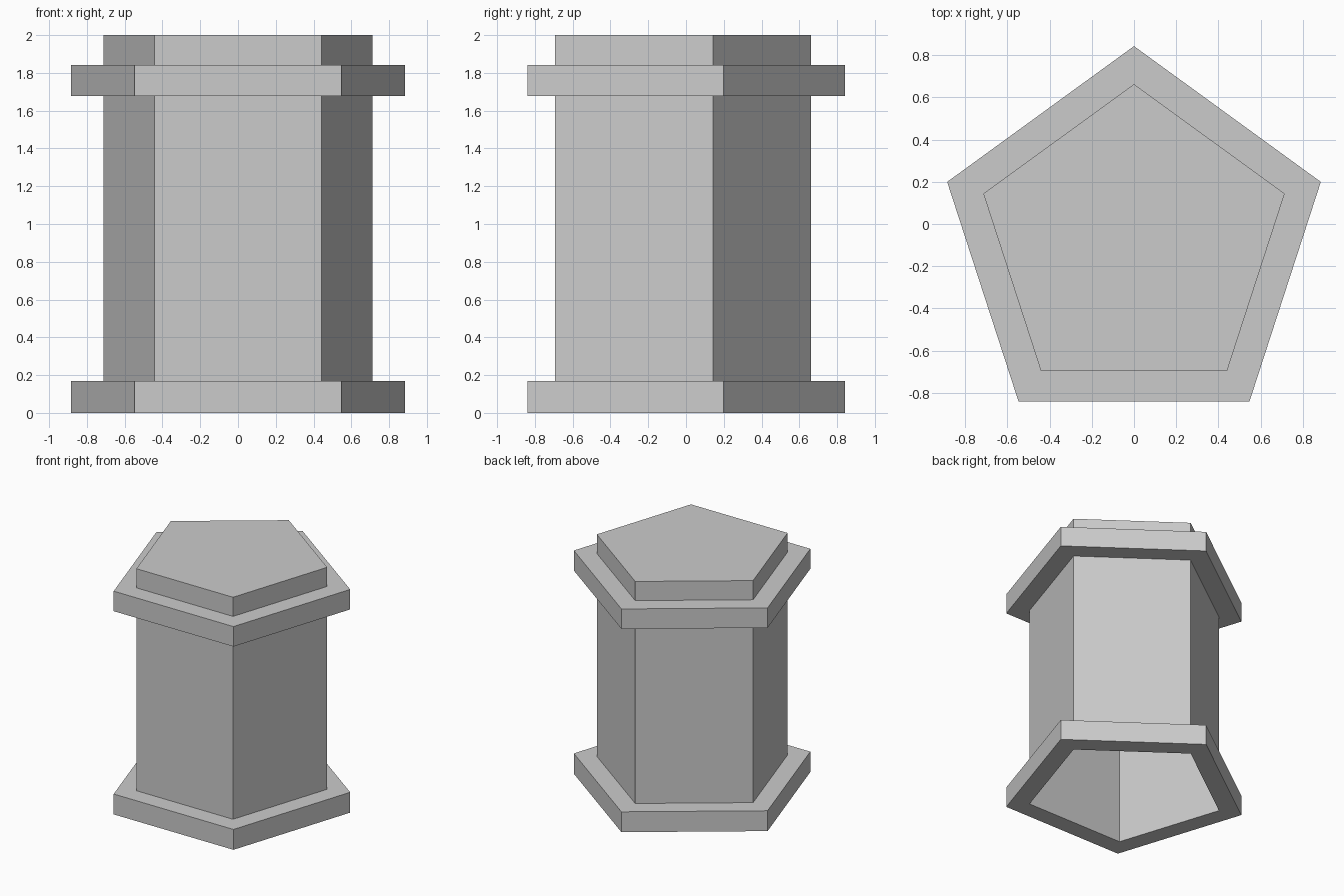
import bpy, bmesh
from math import sin, cos, pi

if "Cube" in bpy.data.objects:
    bpy.data.objects.remove(bpy.data.objects["Cube"])

SIDES = 5
CENTRE_Y = -0.088
R_COLUMN, R_RING = 0.75, 0.93


def lathe(name, profile, closed=False, cap_top=False):
    """Sweep an (r, z) profile around a five-sided plan with a corner towards +y."""
    bm = bmesh.new()
    loops = []
    for r, z in profile:
        loops.append([bm.verts.new((-r * sin(2 * pi * i / SIDES),
                                    CENTRE_Y + r * cos(2 * pi * i / SIDES), z))
                      for i in range(SIDES)])
    pairs = list(zip(loops, loops[1:]))
    if closed:
        pairs.append((loops[-1], loops[0]))
    for low, high in pairs:
        for i in range(SIDES):
            j = (i + 1) % SIDES
            bm.faces.new((low[i], low[j], high[j], high[i]))
    if cap_top:
        bm.faces.new(loops[-1])
    mesh = bpy.data.meshes.new(name)
    bm.to_mesh(mesh)
    bm.free()
    obj = bpy.data.objects.new(name, mesh)
    bpy.context.collection.objects.link(obj)
    return obj


# Hollow column shaft, open underneath and capped on top
lathe("column", [(R_COLUMN, 0), (R_COLUMN, 2.0)], cap_top=True)

# Base plinth and upper collar: bands around the shaft, open on the shaft side
for name, z0, z1 in (("base_plinth", 0.0, 0.168), ("upper_collar", 1.677, 1.842)):
    lathe(name, [(R_COLUMN, z0), (R_RING, z0), (R_RING, z1), (R_COLUMN, z1)])
